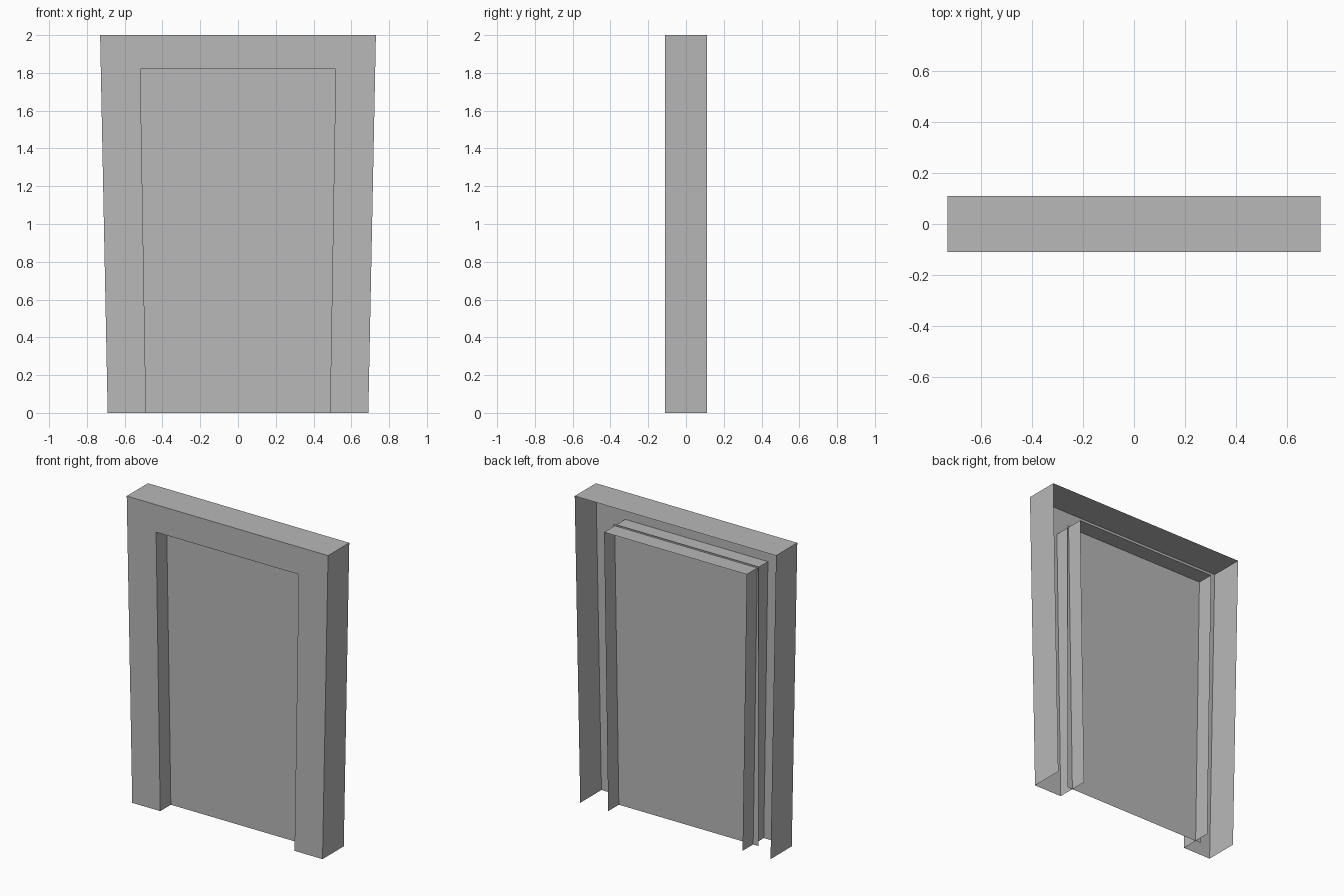
import bpy

cube = bpy.data.objects.get("Cube")
if cube:
    bpy.data.objects.remove(cube, do_unlink=True)

grey = bpy.data.materials.new("plain_grey")
grey.use_nodes = True
colour = (0.48, 0.48, 0.48, 1)
grey.diffuse_color = colour
grey.node_tree.nodes["Principled BSDF"].inputs["Base Color"].default_value = colour

FRONT, MIDDLE, BACK = -0.11, 0.0, 0.11


def arch(bottom, top, height):
    """Tapered three-sided outline, open at the floor."""
    return [(-bottom, 0), (-top, height), (top, height), (bottom, 0)]


def strip(name, a, ya, b, yb):
    """Sheet joining outline a at depth ya to outline b at depth yb."""
    verts = [(x, ya, z) for x, z in a] + [(x, yb, z) for x, z in b]
    n = len(a)
    faces = [(i, i + 1, n + i + 1, n + i) for i in range(n - 1)]
    return make(name, verts, faces)


def make(name, verts, faces):
    mesh = bpy.data.meshes.new(name)
    mesh.from_pydata(verts, [], faces)
    mesh.materials.append(grey)
    obj = bpy.data.objects.new(name, mesh)
    bpy.context.collection.objects.link(obj)
    return obj


outer = arch(0.69, 0.73, 2.0)
opening = arch(0.487, 0.517, 1.82)
sheet = arch(0.527, 0.527, 1.83)

# Frame: flat front surround and the outer sides and top, open at the back
strip("front_surround", opening, FRONT, outer, FRONT)
strip("outer_casing", outer, FRONT, outer, BACK)

# Recess walls on each side of the door
strip("front_reveal", opening, MIDDLE, opening, FRONT)
strip("back_reveal", opening, BACK, opening, MIDDLE)

# Door sheet, slightly larger than the opening
make("door_panel", [(x, MIDDLE, z) for x, z in sheet], [(3, 2, 1, 0)])
